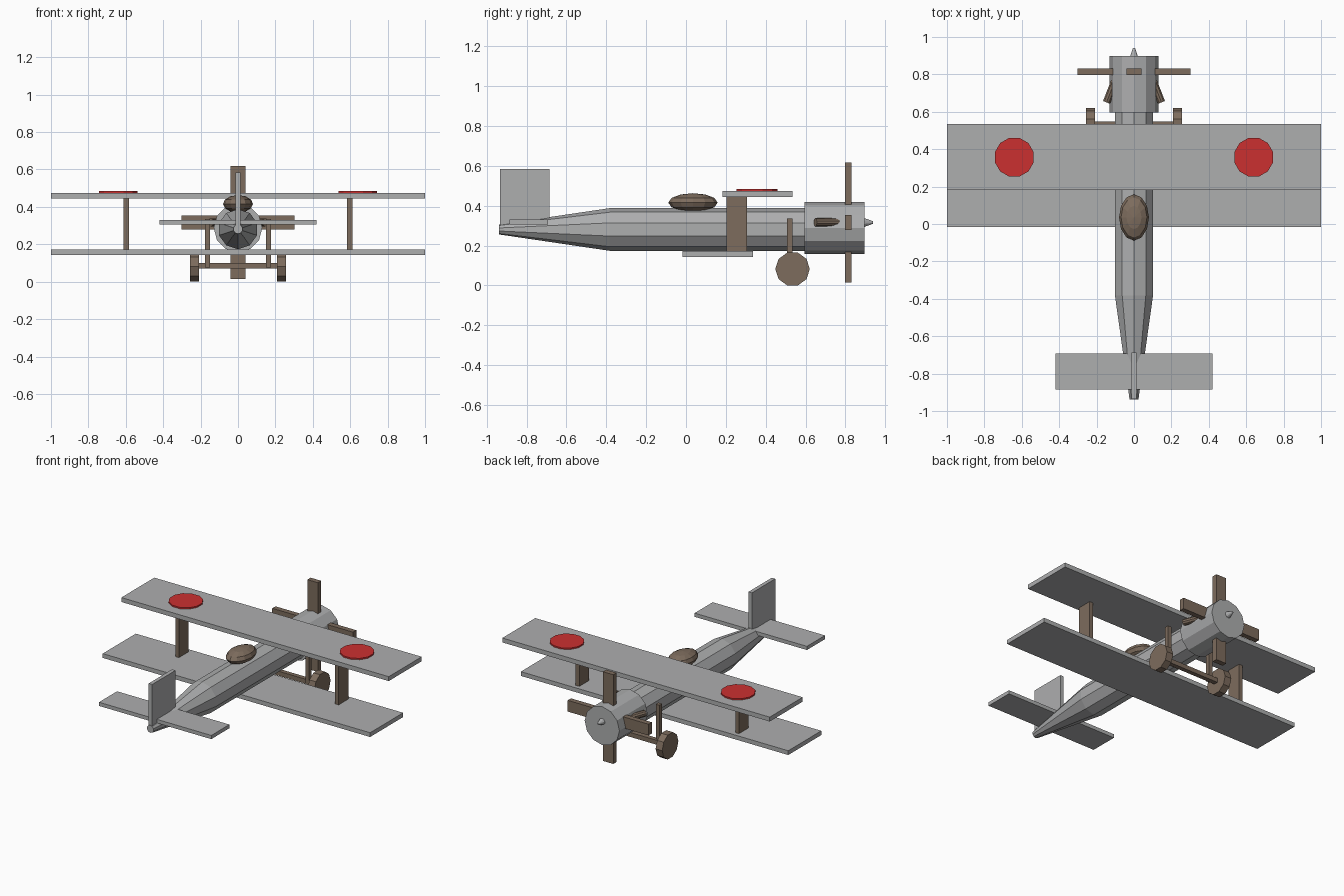
import bpy
import bmesh
from math import sin, cos, pi
from mathutils import Vector, Matrix

cube = bpy.data.objects.get("Cube")
if cube:
    bpy.data.objects.remove(cube, do_unlink=True)


def material(name, rgb):
    m = bpy.data.materials.new(name)
    m.use_nodes = True
    m.diffuse_color = (*rgb, 1)
    m.node_tree.nodes["Principled BSDF"].inputs["Base Color"].default_value = (*rgb, 1)
    return m


GREY = material("light grey", (0.42, 0.425, 0.43))
BROWN = material("brown", (0.205, 0.15, 0.11))
RED = material("red", (0.6, 0.03, 0.03))


def finish(name, bm, mat):
    bmesh.ops.recalc_face_normals(bm, faces=bm.faces)
    mesh = bpy.data.meshes.new(name)
    bm.to_mesh(mesh)
    bm.free()
    mesh.materials.append(mat)
    obj = bpy.data.objects.new(name, mesh)
    bpy.context.collection.objects.link(obj)
    return obj


def box(name, x, y, z, mat):
    """Box given by its (min, max) range on each axis."""
    bm = bmesh.new()
    size = [b - a for a, b in (x, y, z)]
    mid = [(a + b) / 2 for a, b in (x, y, z)]
    bmesh.ops.create_cube(bm, size=1, matrix=Matrix.Translation(mid) @ Matrix.Diagonal((*size, 1)))
    return finish(name, bm, mat)


def turned(name, start, axis, stations, sides, mat, phase=0):
    """Faceted round body: (distance, radius) stations along an axis."""
    bm = bmesh.new()
    rot = Vector(axis).to_track_quat('Z', 'Y')
    rings = []
    for d, r in stations:
        ring = []
        for i in range(sides):
            a = 2 * pi * (i + phase) / sides
            ring.append(bm.verts.new(Vector(start) + rot @ Vector((r * sin(a), r * cos(a), d))))
        rings.append(ring)
    for low, high in zip(rings, rings[1:]):
        for i in range(sides):
            j = (i + 1) % sides
            bm.faces.new((low[i], low[j], high[j], high[i]))
    bm.faces.new(rings[0])
    bm.faces.new(rings[-1])
    return finish(name, bm, mat)


ALONG_Y = (0, 1, 0)

# Body, engine cowl and nose cap
turned("fuselage", (0, -0.938, 0.281), ALONG_Y,
       [(0, 0.025), (0.555, 0.107), (1.55, 0.107)], 10, GREY)
turned("engine_cowl", (0, 0.595, 0.288), ALONG_Y, [(0, 0.13), (0.302, 0.13)], 12, GREY)
turned("nose_cap", (0, 0.89, 0.316), ALONG_Y, [(0, 0.024), (0.05, 0.006)], 10, GREY)

# Wings and tail
box("upper_wing", (-1, 1), (0.182, 0.534), (0.445, 0.475), GREY)
box("lower_wing", (-1, 1), (-0.017, 0.336), (0.143, 0.172), GREY)
box("tailplane", (-0.42, 0.42), (-0.885, -0.692), (0.305, 0.33), GREY)
box("tail_fin", (-0.013, 0.013), (-0.935, -0.686), (0.29, 0.585), GREY)

# Propeller: two crossed flat blades
box("propeller_upright", (-0.039, 0.039), (0.797, 0.832), (0.015, 0.618), BROWN)
box("propeller_level", (-0.302, 0.302), (0.797, 0.832), (0.278, 0.354), BROWN)

# Cockpit bubble
bm = bmesh.new()
bmesh.ops.create_uvsphere(bm, u_segments=12, v_segments=6, radius=1,
                          matrix=Matrix.Translation((0, 0.035, 0.416)) @ Matrix.Diagonal((0.08, 0.124, 0.047, 1)))
finish("cockpit", bm, BROWN)

# Undercarriage axle
box("axle", (-0.21, 0.21), (0.518, 0.548), (0.07, 0.1), BROWN)

# Parts repeated on each side
for side, s in (("left", 1), ("right", -1)):
    def span(a, b):
        return tuple(sorted((s * a, s * b)))

    turned(side + "_roundel", (s * 0.64, 0.357, 0.475), (0, 0, 1),
           [(0, 0.107), (0.0095, 0.107)], 12, RED, 0.5)
    box(side + "_wing_strut", span(0.584, 0.611), (0.203, 0.306), (0.165, 0.45), BROWN)
    box(side + "_gear_leg", span(0.149, 0.177), (0.507, 0.535), (0.075, 0.335), BROWN)
    turned(side + "_wheel", (s * 0.208, 0.535, 0.0825), (s, 0, 0),
           [(0, 0.0865), (0.049, 0.0865)], 10, BROWN, 0.5)
    turned(side + "_exhaust", (s * 0.147, 0.65, 0.317), (s * -0.36, 0.93, 0),
           [(0, 0.021), (0.13, 0.021)], 10, BROWN)
